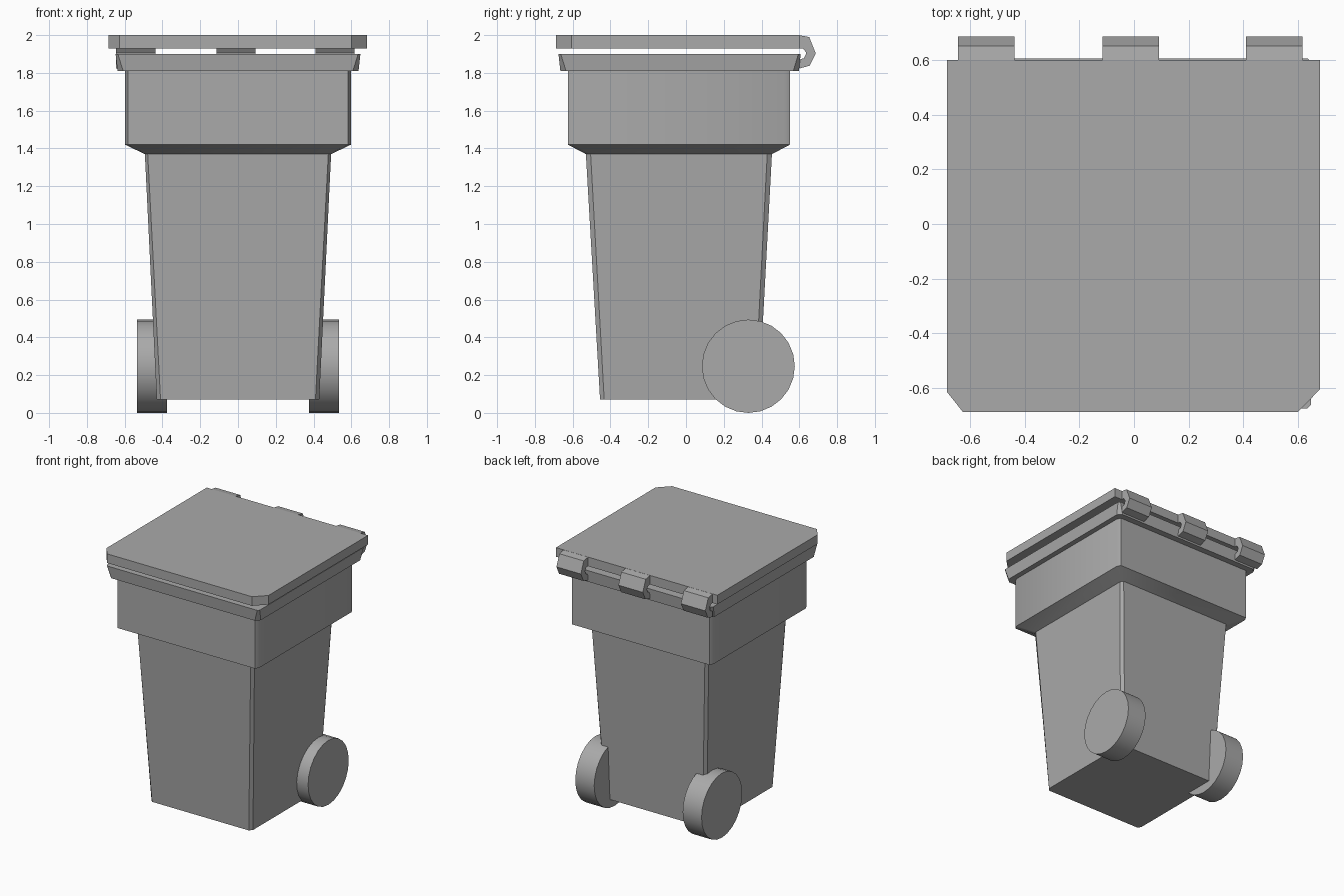
import bpy, bmesh, math

cube = bpy.data.objects.get("Cube")
if cube:
    bpy.data.objects.remove(cube, do_unlink=True)

GREY = (0.40, 0.40, 0.40, 1)
grey = bpy.data.materials.new("grey plastic")
grey.use_nodes = True
grey.diffuse_color = GREY
grey.node_tree.nodes["Principled BSDF"].inputs["Base Color"].default_value = GREY


def finish(name, bm, smooth=True):
    bmesh.ops.recalc_face_normals(bm, faces=bm.faces[:])
    mesh = bpy.data.meshes.new(name)
    bm.to_mesh(mesh)
    bm.free()
    mesh.materials.append(grey)
    obj = bpy.data.objects.new(name, mesh)
    bpy.context.collection.objects.link(obj)
    if smooth:
        bpy.ops.object.select_all(action='DESELECT')
        obj.select_set(True)
        bpy.context.view_layer.objects.active = obj
        bpy.ops.object.shade_smooth_by_angle(angle=math.radians(30))
    return obj


def section(z, half_x, front, back, cut_x, cut_y):
    """Rectangle with cut corners at height z."""
    pts = []
    for sx, y, sy, flip in ((-1, front, 1, 0), (1, front, 1, 1), (1, back, -1, 0), (-1, back, -1, 1)):
        corner = [(sx * half_x, y + sy * cut_y, z), (sx * (half_x - cut_x), y, z)]
        pts += corner[::-1] if flip else corner
    return pts


def loft(name, sections, closed=False):
    """Skin a stack of sections, capped at both ends or closed into a ring."""
    bm = bmesh.new()
    rings = [[bm.verts.new(p) for p in s] for s in sections]
    pairs = list(zip(rings, rings[1:]))
    if closed:
        pairs.append((rings[-1], rings[0]))
    else:
        bm.faces.new(rings[0])
        bm.faces.new(rings[-1])
    for a, b in pairs:
        for i in range(len(a)):
            j = (i + 1) % len(a)
            bm.faces.new((a[i], a[j], b[j], b[i]))
    return finish(name, bm)


def prism(name, base, offset, smooth=False):
    """Extrude a flat outline."""
    bm = bmesh.new()
    face = bm.faces.new([bm.verts.new(p) for p in base])
    out = bmesh.ops.extrude_face_region(bm, geom=[face], use_keep_orig=True)
    verts = [v for v in out["geom"] if isinstance(v, bmesh.types.BMVert)]
    bmesh.ops.translate(bm, verts=verts, vec=offset)
    return finish(name, bm, smooth)


# Tapered hollow body: outside going up, then inside going down
loft("bin_body", [
    section(0.07, 0.43, -0.455, 0.385, 0.02, 0.022),
    section(1.37, 0.493, -0.53, 0.455, 0.015, 0.025),
    section(1.42, 0.598, -0.625, 0.55, 0.015, 0.03),
    section(1.83, 0.598, -0.625, 0.55, 0.015, 0.03),
    section(1.83, 0.57, -0.595, 0.52, 0.015, 0.03),
    section(1.44, 0.57, -0.595, 0.52, 0.015, 0.03),
    section(1.39, 0.465, -0.50, 0.427, 0.015, 0.025),
    section(0.10, 0.40, -0.425, 0.357, 0.02, 0.022),
])

# Rim band around the opening
loft("rim", [
    section(1.81, 0.638, -0.665, 0.598, 0.03, 0.03),
    section(1.90, 0.648, -0.675, 0.607, 0.012, 0.012),
    section(1.90, 0.57, -0.595, 0.52, 0.015, 0.03),
    section(1.81, 0.57, -0.595, 0.52, 0.015, 0.03),
], closed=True)

# Lid with cut front corners
lid = [(-0.685, 0.60), (-0.685, -0.615), (-0.627, -0.688),
       (0.60, -0.688), (0.682, -0.605), (0.682, 0.60)]
prism("lid", [(x, y, 1.93) for x, y in lid], (0, 0, 0.07))

# Three hooked hinges
hook = [(0.595, 2.0), (0.652, 1.99), (0.687, 1.903), (0.655, 1.838), (0.60, 1.823),
        (0.60, 1.87), (0.625, 1.878), (0.637, 1.905), (0.62, 1.93), (0.595, 1.93)]
for side, x in (("right", -0.645), ("middle", -0.115), ("left", 0.41)):
    prism(side + "_hinge", [(x, y, z) for y, z in hook], (0.207, 0, 0))

# Wheels at the back corners
SIDES = 24
for side, s in (("left", 1), ("right", -1)):
    circle = [(s * 0.375, 0.33 + 0.246 * math.cos(math.tau * i / SIDES),
               0.247 + 0.247 * math.sin(math.tau * i / SIDES)) for i in range(SIDES)]
    prism(side + "_wheel", circle, (s * 0.16, 0, 0), smooth=True)
